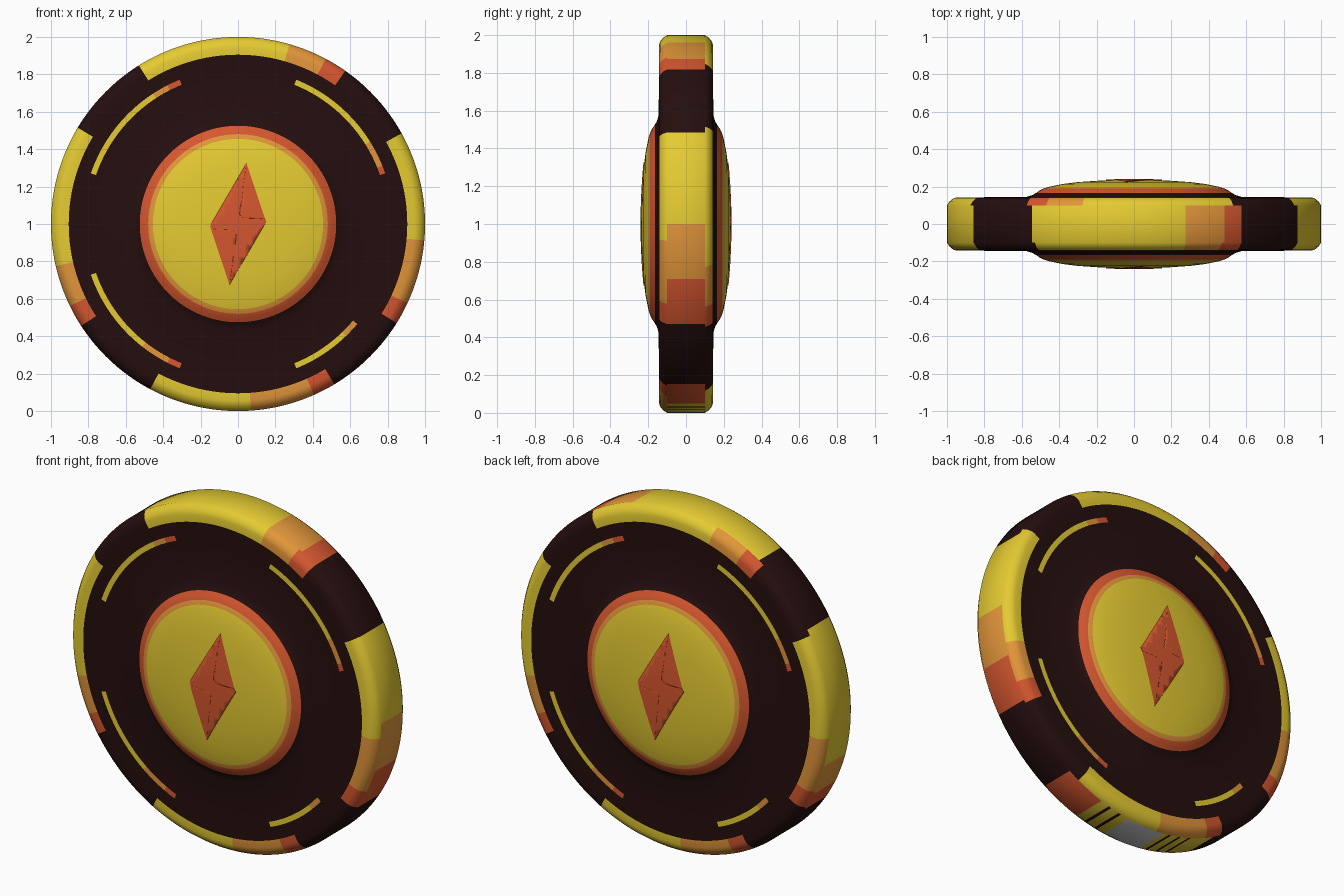
import bpy, bmesh, math

if "Cube" in bpy.data.objects:
    bpy.data.objects.remove(bpy.data.objects["Cube"])

# ---------- colours ----------
def lin(c):
    c /= 255
    return c / 12.92 if c <= 0.04045 else ((c + 0.055) / 1.055) ** 2.4

MATS = []
for name, rgb in [("dark_brown", (37, 14, 14)), ("yellow", (229, 203, 50)),
                  ("orange", (226, 150, 58)), ("red_orange", (214, 87, 47)),
                  ("light_grey", (200, 200, 200))]:
    m = bpy.data.materials.new(name)
    m.diffuse_color = (*[lin(c) for c in rgb], 1)
    m.use_nodes = True
    m.node_tree.nodes["Principled BSDF"].inputs["Base Color"].default_value = m.diffuse_color
    MATS.append(m)
DARK, YELLOW, ORANGE, RED, GREY = range(5)
CZ = 1.0      # height of the disc centre

# ---------- colour rules: (start, end, [(limit, colour)...]) in degrees, 0 = right ----------
def pick(bands, a):
    for lo, hi, col in bands:
        if lo <= a < hi:
            return col
    return DARK

FACE = [(74, 122, YELLOW), (62, 74, ORANGE), (55, 62, RED),
        (-5, 29, YELLOW), (-25, -5, ORANGE), (-32, -25, RED),
        (149, 193, YELLOW), (193, 206, ORANGE), (206, 213, RED),
        (242, 274, YELLOW), (274, 294, ORANGE), (294, 301, RED)]
WALL = [(74, 123, YELLOW), (61, 74, ORANGE), (55, 61, RED),
        (0, 29, YELLOW), (-17, 0, ORANGE), (-32, -17, RED),
        (149, 195, YELLOW), (195, 206, ORANGE), (206, 213, RED),
        (242, 263, YELLOW), (263, 277, GREY), (277, 288, YELLOW), (288, 302, RED)]
ARCS = [(123, 161, YELLOW), (117, 123, ORANGE), (112, 117, RED),
        (32, 68, YELLOW), (22, 32, ORANGE), (19, 22, RED),
        (199, 232, YELLOW), (232, 243, ORANGE), (243, 248, RED),
        (292, 314, YELLOW), (314, 334, ORANGE), (334, 341, RED)]

def colour(r, a, y):
    if y > 0.1:                      # the back repeats the front turned half round
        a = 180 - a
    a = (a + 40) % 360 - 40
    if r < 0.455:
        return YELLOW
    if r < 0.48:
        return ORANGE
    if r < 0.525:
        return RED
    if 0.803 < r < 0.832:
        return pick(ARCS, a)
    if r < 0.905:
        return DARK
    if abs(y) < 0.1:
        # worn striping beside the grey patch underneath
        if (252 < a < 263 or 277 < a < 288) and int(a) % 4 == 0:
            return DARK
        return pick(WALL, a)
    return pick(FACE, a)

# ---------- half profile: radius, distance from the middle plane ----------
HALF = [(0.10, 0.2355), (0.20, 0.231), (0.30, 0.224), (0.38, 0.214), (0.455, 0.199),
        (0.48, 0.191), (0.505, 0.179), (0.525, 0.165), (0.545, 0.154), (0.575, 0.145),
        (0.803, 0.143), (0.832, 0.143), (0.905, 0.143), (0.945, 0.143), (0.965, 0.138),
        (0.985, 0.122), (1.0, 0.1)]
PROFILE = [(r, -y) for r, y in HALF] + [(r, y) for r, y in reversed(HALF)]
N = 360

def finish(bm, name):
    me = bpy.data.meshes.new(name)
    bm.to_mesh(me)
    bm.free()
    for m in MATS:
        me.materials.append(m)
    ob = bpy.data.objects.new(name, me)
    bpy.context.collection.objects.link(ob)
    bpy.context.view_layer.objects.active = ob
    ob.select_set(True)
    bpy.ops.object.shade_smooth_by_angle(angle=math.radians(40))
    ob.select_set(False)
    return ob

# ---------- disc ----------
bm = bmesh.new()
rings = [[bm.verts.new((r * math.cos(math.radians(k)), y, CZ + r * math.sin(math.radians(k))))
          for k in range(N)] for r, y in PROFILE]
for i in range(len(PROFILE) - 1):
    (r0, y0), (r1, y1) = PROFILE[i], PROFILE[i + 1]
    for k in range(N):
        j = (k + 1) % N
        f = bm.faces.new((rings[i][k], rings[i][j], rings[i + 1][j], rings[i + 1][k]))
        f.material_index = colour((r0 + r1) / 2, k + 0.5, (y0 + y1) / 2)
for ring, y in ((rings[0], -0.237), (rings[-1], 0.237)):
    tip = bm.verts.new((0, y, CZ))
    for k in range(N):
        bm.faces.new((ring[k], ring[(k + 1) % N], tip)).material_index = YELLOW
bmesh.ops.recalc_face_normals(bm, faces=bm.faces)
finish(bm, "disc")

# ---------- lightning emblems lying on both domes ----------
BOLT_HALF = [(0.045, 0.325), (-0.15, -0.01), (-0.14, -0.027), (-0.03, -0.032), (-0.008, -0.05),
             (-0.012, -0.09)]
BOLT = BOLT_HALF + [(-x, -z) for x, z in BOLT_HALF]

def dome(r):
    pts = [(0, 0.237)] + HALF
    for (r0, y0), (r1, y1) in zip(pts, pts[1:]):
        if r <= r1:
            return y0 + (y1 - y0) * (r - r0) / (r1 - r0)

for name, s in (("front_bolt", 1), ("back_bolt", -1)):
    bm = bmesh.new()
    bm.faces.new([bm.verts.new((x, 0, z)) for x, z in BOLT])
    bmesh.ops.triangulate(bm, faces=bm.faces[:])
    for axis in (0, 2):              # slice so that it can follow the dome
        for i in range(-9, 10):
            co, no = [0, 0, 0], [0, 0, 0]
            co[axis], no[axis] = i * 0.035 + 0.001, 1
            bmesh.ops.bisect_plane(bm, geom=bm.verts[:] + bm.edges[:] + bm.faces[:],
                                   plane_co=co, plane_no=no)
    for v in bm.verts:
        x, z = v.co.x, v.co.z
        v.co = (s * x, -s * (dome(math.hypot(x, z)) + 0.004), CZ + z)
    for f in bm.faces:
        f.normal_update()
        if f.normal.y * s > 0:
            f.normal_flip()
        f.material_index = RED
    ob = finish(bm, name)
    mod = ob.modifiers.new("thickness", "SOLIDIFY")
    mod.thickness = 0.006
    mod.offset = -1
